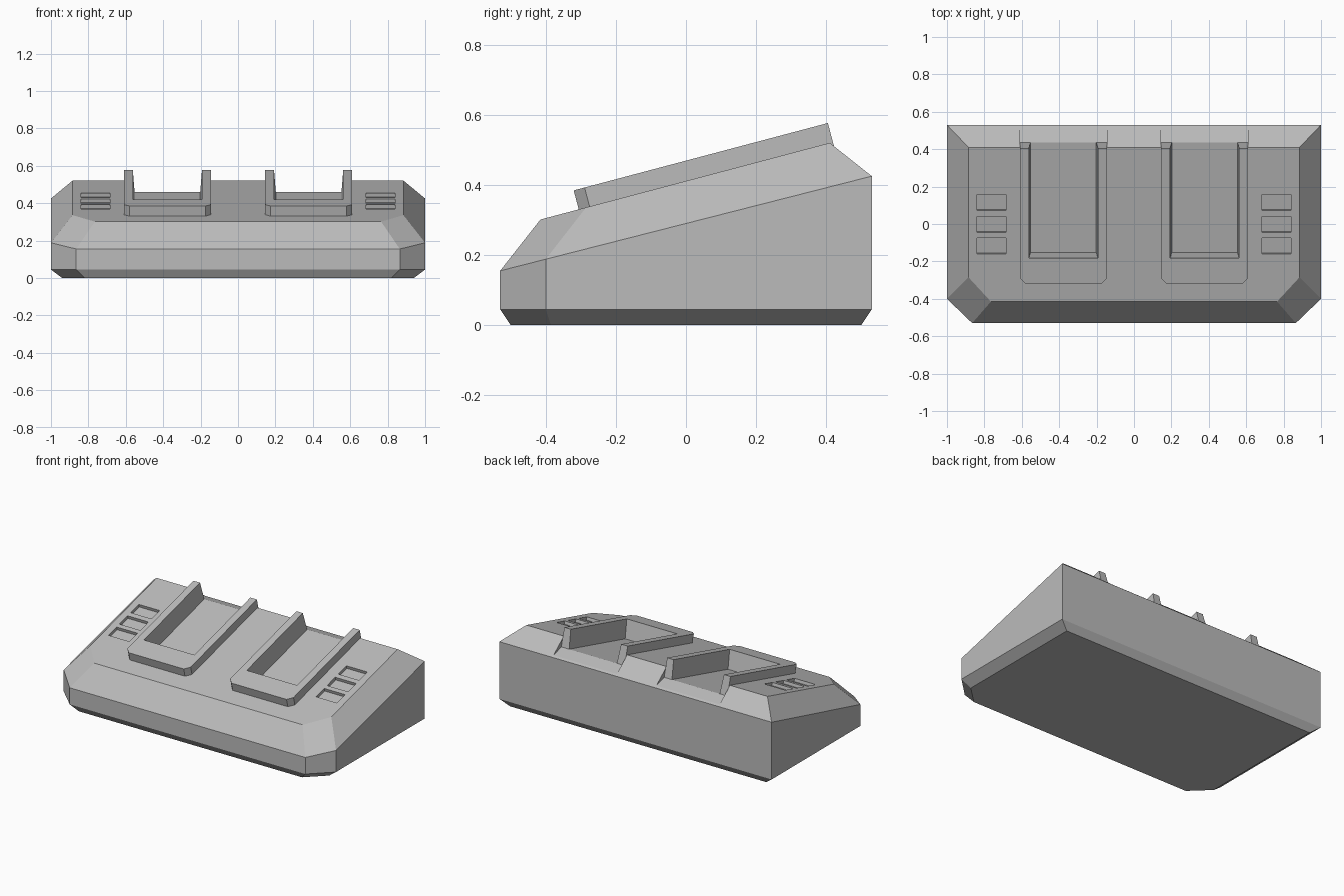
import bpy, bmesh, math
from mathutils import Matrix, Vector

cube = bpy.data.objects.get("Cube")
if cube:
    bpy.data.objects.remove(cube, do_unlink=True)

grey = bpy.data.materials.new("plain grey")
grey.use_nodes = True
GREY = (0.5, 0.5, 0.5, 1)
grey.diffuse_color = GREY
grey.node_tree.nodes["Principled BSDF"].inputs["Base Color"].default_value = GREY

# Sloped deck space: x across, y up the slope, z out of the deck
DECK = Matrix.Translation((0, -0.42, 0.3)) @ Matrix.Rotation(math.atan(0.265), 4, 'X')
FLOOR, RAIL_TOP, RAIL_END = -0.066, 0.056, 0.868
DOCK_X, DOCK_HALF = 0.3775, 0.2325


def loft(name, rings, matrix=Matrix()):
    """Solid through matching rings of points, capped at both ends."""
    bm = bmesh.new()
    loops = [[bm.verts.new(matrix @ Vector(p)) for p in ring] for ring in rings]
    n = len(loops[0])
    for a, b in zip(loops, loops[1:]):
        for i in range(n):
            j = (i + 1) % n
            bm.faces.new((a[i], a[j], b[j], b[i]))
    bm.faces.new(loops[0][::-1])
    bm.faces.new(loops[-1])
    bmesh.ops.recalc_face_normals(bm, faces=bm.faces)
    mesh = bpy.data.meshes.new(name)
    bm.to_mesh(mesh)
    bm.free()
    mesh.materials.append(grey)
    obj = bpy.data.objects.new(name, mesh)
    bpy.context.collection.objects.link(obj)
    return obj


def deck_box(name, x0, x1, y0, y1, z0, z1):
    rect = [(x0, y0), (x1, y0), (x1, y1), (x0, y1)]
    return loft(name, [[(x, y, z) for x, y in rect] for z in (z0, z1)], DECK)


def body_ring(right_half, height):
    """Mirror three (x, y) points into a closed outline with height(y)."""
    outline = right_half + [(-x, y) for x, y in reversed(right_half)]
    return [(x, y, height(y)) for x, y in outline]


# Wedge body with chamfered front corners
foot = [(0.82, -0.5), (0.94, -0.385), (0.94, 0.5)]
belt = [(0.865, -0.53), (1, -0.4), (1, 0.53)]
deck = [(0.765, -0.415), (0.885, -0.285), (0.885, 0.41)]
body = loft("body", [
    body_ring(foot, lambda y: 0),
    body_ring(belt, lambda y: 0.045),
    body_ring(belt, lambda y: 0.155 + 0.2547 * (y + 0.53)),
    body_ring(deck, lambda y: 0.3 + 0.265 * (y + 0.42)),
])

cutters = []
for side in (-1, 1):
    cx = side * DOCK_X
    # Docking pocket and the ramp that opens it to the back
    cutters.append(deck_box("pocket_cutter", cx - 0.2, cx + 0.2, 0.2, RAIL_END + 0.002, FLOOR, 0.1))
    ramp = [(RAIL_END, FLOOR), (0.99, -0.14), (0.99, 0.1), (RAIL_END, 0.1)]
    cutters.append(loft("ramp_cutter", [[(cx + s * DOCK_HALF, y, z) for y, z in ramp]
                                        for s in (-1, 1)], DECK))
    # Three shallow windows beside each dock
    for y in (-0.1175, -0.0025, 0.115):
        v = (y + 0.42) / 0.9666
        vx = side * 0.7625
        cutters.append(deck_box("window_cutter", vx - 0.077, vx + 0.077,
                                v - 0.044, v + 0.044, -0.02, 0.05))

for cutter in cutters:
    cutter.hide_render = True
    mod = body.modifiers.new("cut", 'BOOLEAN')
    mod.operation = 'DIFFERENCE'
    mod.solver = 'EXACT'
    mod.object = cutter

# Bake the cuts and drop the cutters
graph = bpy.context.evaluated_depsgraph_get()
cut_mesh = bpy.data.meshes.new_from_object(body.evaluated_get(graph))
body.modifiers.clear()
body.data = cut_mesh
for cutter in cutters:
    bpy.data.objects.remove(cutter, do_unlink=True)


# U-shaped guide frames, inner walls tapering towards the pocket floor
def frame_ring(cx, inner, z):
    half = [(DOCK_HALF - 0.03, 0.118), (DOCK_HALF, 0.15), (DOCK_HALF, RAIL_END),
            (inner, RAIL_END), (inner, 0.26)]
    outline = half + [(-x, y) for x, y in reversed(half)]
    return [(cx + x, y, z) for x, y in outline]


for side, label in ((1, "left"), (-1, "right")):
    cx = side * DOCK_X
    loft(label + "_guide_frame", [frame_ring(cx, 0.175, FLOOR - 0.004),
                                  frame_ring(cx, 0.185, RAIL_TOP)], DECK)
